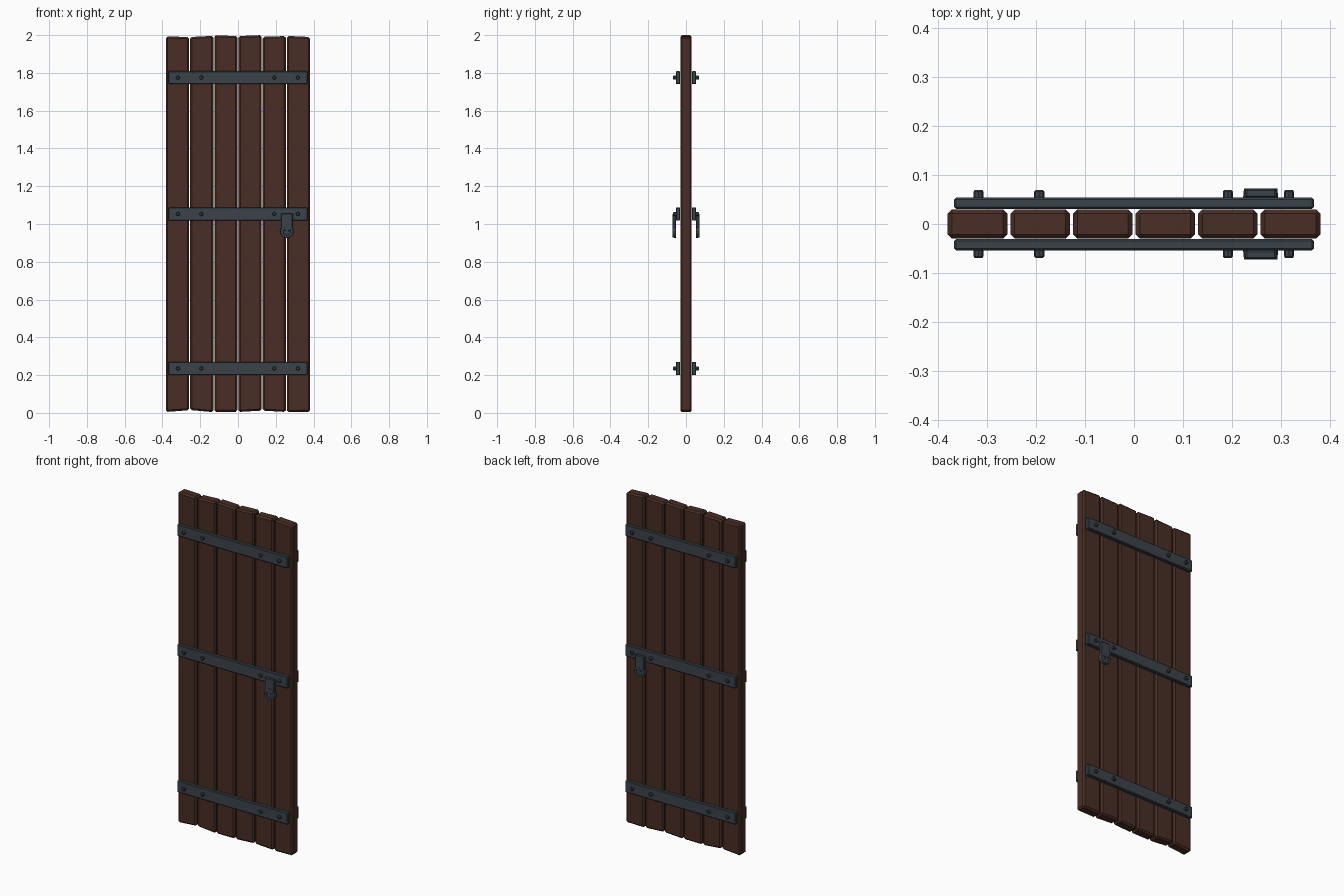
import bpy, bmesh, math
from mathutils import Matrix, Vector

if "Cube" in bpy.data.objects:
    bpy.data.objects.remove(bpy.data.objects["Cube"])


def material(name, rgb):
    m = bpy.data.materials.new(name)
    m.diffuse_color = (*rgb, 1)
    m.use_nodes = True
    m.node_tree.nodes["Principled BSDF"].inputs["Base Color"].default_value = m.diffuse_color
    return m


WOOD = material("dark brown wood", (0.066, 0.027, 0.018))
IRON = material("blue grey iron", (0.043, 0.056, 0.067))


def finish(name, bm, mat, bevel=0.0, segments=1):
    if bevel:
        bmesh.ops.bevel(bm, geom=bm.edges[:], offset=bevel, segments=segments,
                        affect='EDGES', profile=0.5)
    bmesh.ops.recalc_face_normals(bm, faces=bm.faces[:])
    me = bpy.data.meshes.new(name)
    bm.to_mesh(me)
    bm.free()
    me.materials.append(mat)
    ob = bpy.data.objects.new(name, me)
    bpy.context.collection.objects.link(ob)
    return ob


def box(x0, x1, y0, y1, z0, z1):
    bm = bmesh.new()
    bmesh.ops.create_cube(bm, size=1)
    bmesh.ops.scale(bm, vec=(x1 - x0, y1 - y0, z1 - z0), verts=bm.verts)
    bmesh.ops.translate(bm, vec=((x0 + x1) / 2, (y0 + y1) / 2, (z0 + z1) / 2),
                        verts=bm.verts)
    return bm


def add_disc(bm, x, z, y0, y1, r, r_out, sides):
    # Cylinder along y, r at y0 and r_out at y1
    rot = Matrix.Rotation(math.pi / 2 if y1 < y0 else -math.pi / 2, 4, 'X')
    bmesh.ops.create_cone(bm, cap_ends=True, segments=sides, radius1=r, radius2=r_out,
                          depth=abs(y1 - y0),
                          matrix=Matrix.Translation((x, (y0 + y1) / 2, z)) @ rot)


# Planks with slightly uneven ends: (bottom left, bottom right, top left, top right)
ends = [(0.005, 0.014, 1.993, 1.990), (0.015, 0.004, 1.990, 1.996),
        (0.005, 0.006, 1.999, 1.995), (0.005, 0.012, 1.995, 2.000),
        (0.012, 0.005, 1.991, 1.995), (0.004, 0.006, 1.996, 1.990)]
for i, (bl, br, tl, tr) in enumerate(ends):
    cx = -0.32 + 0.128 * i
    bm = box(cx - 0.061, cx + 0.061, -0.03, 0.03, 0, 2)
    for v in bm.verts:
        left = v.co.x < cx
        v.co.z = (tl if left else tr) if v.co.z > 1 else (bl if left else br)
    finish(f"plank_{i + 1}", bm, WOOD, 0.009)

# Iron fittings on the front (-1) and back (+1)
for side, label in ((-1, "front"), (1, "back")):
    for z, level in ((0.235, "lower"), (1.053, "middle"), (1.775, "upper")):
        bm = box(-0.368, 0.368, side * 0.0425 - 0.0115, side * 0.0425 + 0.0115,
                 z - 0.035, z + 0.035)
        finish(f"{label}_{level}_strap", bm, IRON, 0.004)
        # Rivets with chamfered heads
        bm = bmesh.new()
        for x in (-0.318, -0.194, 0.192, 0.317):
            add_disc(bm, x, z, side * 0.05, side * 0.066, 0.0105, 0.0105, 8)
            add_disc(bm, x, z, side * 0.066, side * 0.07, 0.0105, 0.007, 8)
        finish(f"{label}_{level}_rivets", bm, IRON)

    # Latch plate hanging from the middle strap
    bm = box(0.227, 0.291, side * 0.0625 - 0.0095, side * 0.0625 + 0.0095, 0.965, 1.056)
    finish(f"{label}_latch_plate", bm, IRON, 0.004)

    # Round latch end with a recessed centre and a small pin
    bm = bmesh.new()
    add_disc(bm, 0.259, 0.962, side * 0.053, side * 0.0725, 0.036, 0.034, 16)
    cap = [f for f in bm.faces if abs(f.calc_center_median().y) > 0.072]
    bmesh.ops.inset_region(bm, faces=cap, thickness=0.012)
    bmesh.ops.inset_region(bm, faces=cap, thickness=0.002)
    bmesh.ops.translate(bm, vec=(0, -side * 0.003, 0),
                        verts=list({v for f in cap for v in f.verts}))
    add_disc(bm, 0.259, 0.962, side * 0.066, side * 0.0725, 0.009, 0.008, 8)
    finish(f"{label}_latch_ring", bm, IRON)
